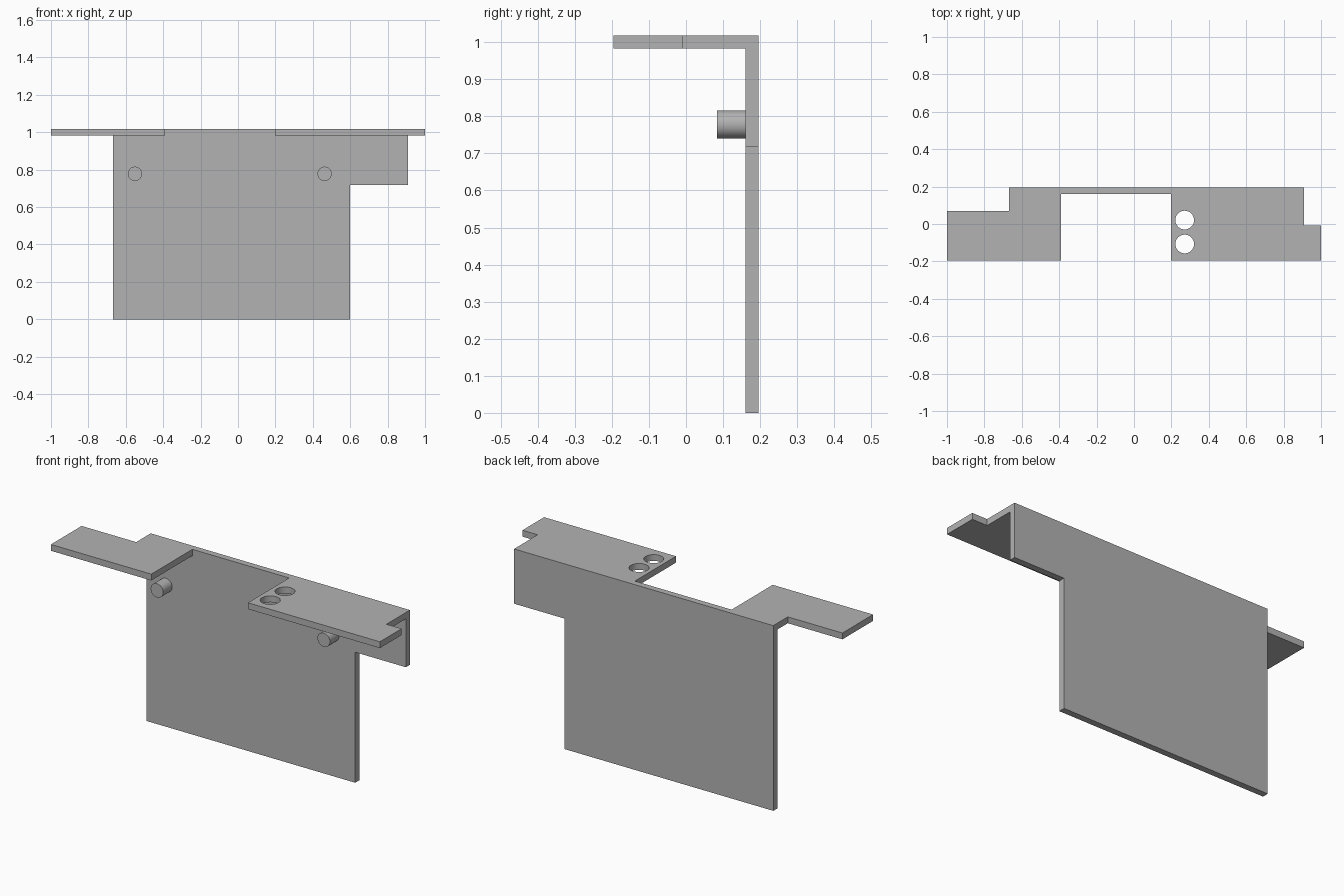
import bpy
import bmesh
import math
from mathutils import Matrix, Vector

cube = bpy.data.objects.get("Cube")
if cube:
    bpy.data.objects.remove(cube, do_unlink=True)

# Single plain grey
grey = bpy.data.materials.new("plain_grey")
grey.use_nodes = True
colour = (0.45, 0.45, 0.45, 1)
grey.diffuse_color = colour
grey.node_tree.nodes["Principled BSDF"].inputs["Base Color"].default_value = colour

BACK, INNER, FRONT = 0.196, 0.161, -0.196
TOP, UNDER = 1.018, 0.983


def add_object(name, bm):
    bmesh.ops.recalc_face_normals(bm, faces=bm.faces)
    mesh = bpy.data.meshes.new(name)
    bm.to_mesh(mesh)
    bm.free()
    mesh.materials.append(grey)
    obj = bpy.data.objects.new(name, mesh)
    bpy.context.collection.objects.link(obj)
    return obj


def extrude_outline(name, points, direction):
    bm = bmesh.new()
    face = bm.faces.new([bm.verts.new(p) for p in points])
    result = bmesh.ops.extrude_face_region(bm, geom=[face], use_keep_orig=True)
    moved = [v for v in result["geom"] if isinstance(v, bmesh.types.BMVert)]
    bmesh.ops.translate(bm, verts=moved, vec=Vector(direction))
    return add_object(name, bm)


def cylinder(name, centre, radius, depth, rotation=Matrix()):
    bm = bmesh.new()
    bmesh.ops.create_cone(bm, cap_ends=True, segments=48, radius1=radius,
                          radius2=radius, depth=depth,
                          matrix=Matrix.Translation(centre) @ rotation)
    return add_object(name, bm)


def combine(target, other, operation):
    mod = target.modifiers.new(operation.lower(), "BOOLEAN")
    mod.operation = operation
    mod.solver = "EXACT"
    mod.object = other
    bpy.context.view_layer.objects.active = target
    bpy.ops.object.modifier_apply(modifier=mod.name)
    bpy.data.objects.remove(other, do_unlink=True)


# Upright plate with a stepped lower corner
wall = [(-0.668, 0), (0.6, 0), (0.6, 0.717), (0.908, 0.717),
        (0.908, TOP), (-0.668, TOP)]
bracket = extrude_outline("bracket", [(x, INNER, z) for x, z in wall],
                          (0, BACK - INNER, 0))

# Flange with two forward tabs, joined along the top of the plate
flange = [(-1, FRONT), (-0.39, FRONT), (-0.39, INNER), (0.198, INNER),
          (0.198, FRONT), (1, FRONT), (1, -0.008), (0.908, -0.008),
          (0.908, BACK), (-0.668, BACK), (-0.668, 0.07), (-1, 0.07)]
top_flange = extrude_outline("top_flange", [(x, y, UNDER) for x, y in flange],
                             (0, 0, TOP - UNDER))

# Round through holes in the left tab
for y in (0.021, -0.107):
    cutter = cylinder("hole_cutter", (0.271, y, TOP), 0.05, 0.2)
    cutter.hide_render = True
    combine(top_flange, cutter, "DIFFERENCE")
combine(bracket, top_flange, "UNION")

# Pegs on the front of the plate
pegs = [cylinder(side + "_peg", (x, 0.123, 0.778), 0.038, 0.08,
                 Matrix.Rotation(math.pi / 2, 4, "X"))
        for side, x in (("right", -0.551), ("left", 0.463))]

# Smooth round surfaces, sharp plate edges
bpy.ops.object.select_all(action="DESELECT")
for obj in [bracket] + pegs:
    obj.select_set(True)
bpy.context.view_layer.objects.active = bracket
bpy.ops.object.shade_smooth_by_angle(angle=math.radians(30))
